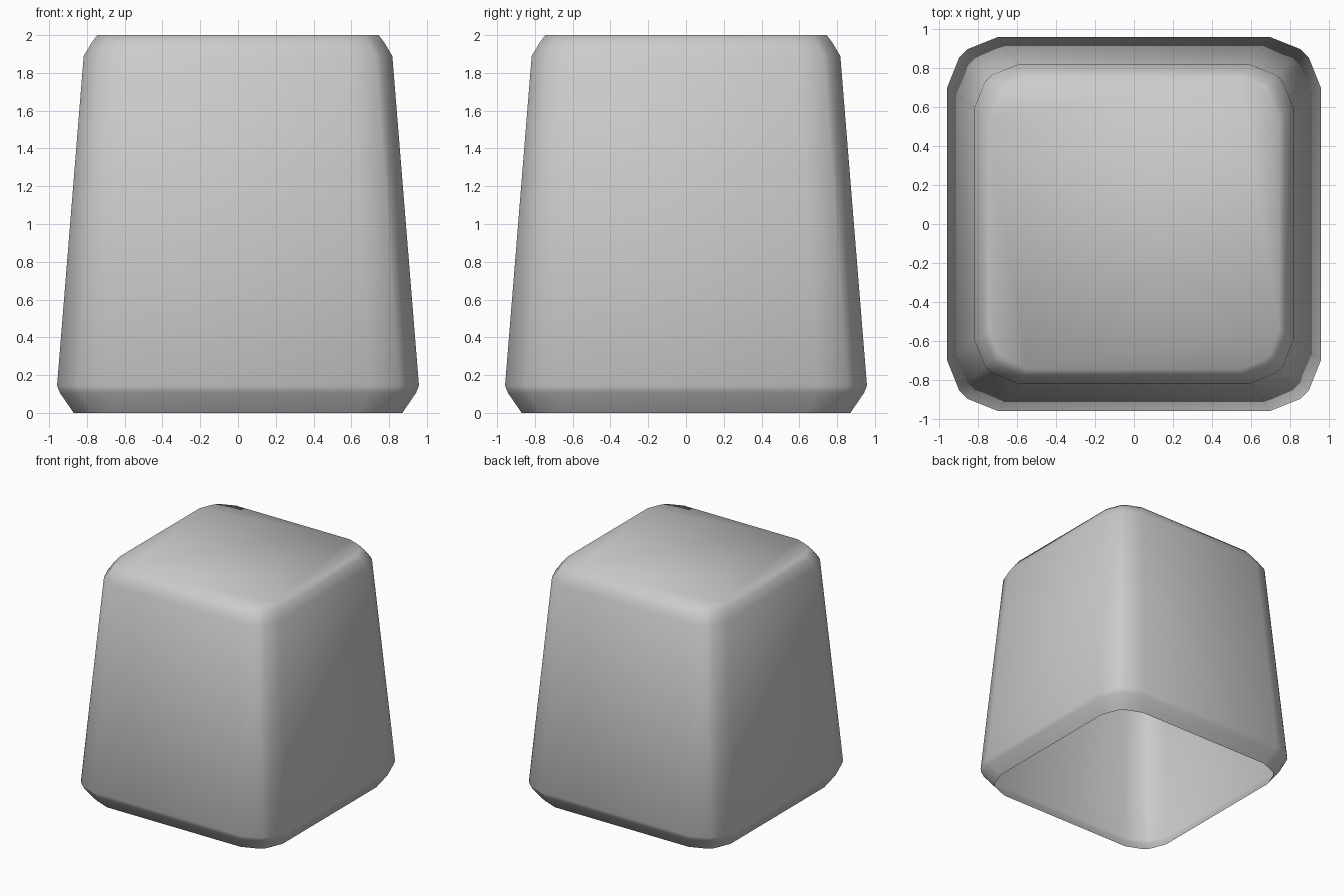
import bpy
import bmesh

if "Cube" in bpy.data.objects:
    bpy.data.objects.remove(bpy.data.objects["Cube"])

# Unit cross-section: one softened corner, rotated four times
corner = [(1.0, 0.73), (0.935, 0.892), (0.892, 0.935), (0.73, 1.0)]
section = []
for _ in range(4):
    section += corner
    corner = [(-y, x) for x, y in corner]

# Side profile as (height, half width): open rim, tapered wall, softened top
profile = [(0.0, 0.87), (0.105, 0.942), (0.145, 0.958),
           (1.89, 0.817), (1.96, 0.775), (2.0, 0.745)]

bm = bmesh.new()
rings = [[bm.verts.new((x * s, y * s, z)) for x, y in section] for z, s in profile]
n = len(section)
for low, high in zip(rings, rings[1:]):
    for i in range(n):
        j = (i + 1) % n
        bm.faces.new((low[i], low[j], high[j], high[i]))

# Flat closed top; the underside stays open
bm.faces.new(rings[-1])
for f in bm.faces:
    f.smooth = True

mesh = bpy.data.meshes.new("tapered_cap")
bm.to_mesh(mesh)
bm.free()
cap = bpy.data.objects.new("tapered_cap", mesh)
bpy.context.collection.objects.link(cap)
